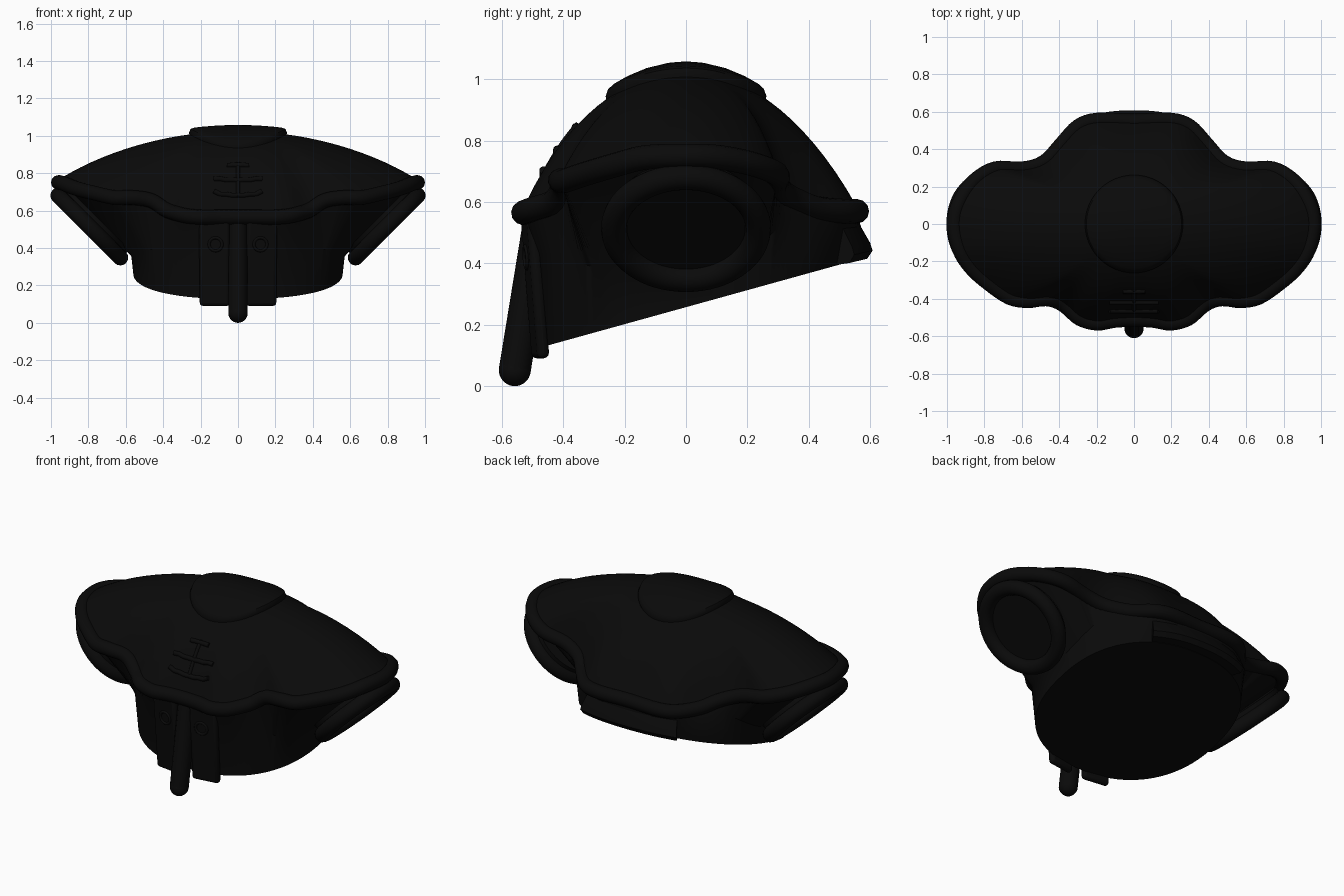
import bpy, bmesh, math
from mathutils import Vector

if "Cube" in bpy.data.objects:
    bpy.data.objects.remove(bpy.data.objects["Cube"])

mat = bpy.data.materials.new("black")
mat.diffuse_color = (0.003, 0.003, 0.003, 1)
mat.use_nodes = True
mat.node_tree.nodes["Principled BSDF"].inputs["Base Color"].default_value = mat.diffuse_color


def finish(ob, angle=40):
    ob.data.materials.append(mat)
    bpy.ops.object.select_all(action='DESELECT')
    ob.select_set(True)
    bpy.context.view_layer.objects.active = ob
    if ob.type == 'CURVE':
        bpy.ops.object.convert(target='MESH')
        ob = bpy.context.object
    bpy.ops.object.shade_smooth_by_angle(angle=math.radians(angle))
    return ob


def loft(name, rows, cap_start=False, cap_end=False, angle=40):
    bm = bmesh.new()
    vs = [[bm.verts.new(p) for p in r] for r in rows]
    n = len(rows[0])
    for a, b in zip(vs, vs[1:]):
        for i in range(n):
            j = (i + 1) % n
            bm.faces.new((a[i], a[j], b[j], b[i]))
    if cap_start:
        bm.faces.new(vs[0])
    if cap_end:
        bm.faces.new(vs[-1])
    bmesh.ops.recalc_face_normals(bm, faces=bm.faces)
    me = bpy.data.meshes.new(name)
    bm.to_mesh(me)
    bm.free()
    ob = bpy.data.objects.new(name, me)
    bpy.context.collection.objects.link(ob)
    return finish(ob, angle)


def tube(name, pts, radius, cyclic=False):
    cu = bpy.data.curves.new(name, 'CURVE')
    cu.dimensions = '3D'
    cu.bevel_depth = radius
    cu.bevel_resolution = 4
    cu.use_fill_caps = True
    sp = cu.splines.new('POLY')
    sp.points.add(len(pts) - 1)
    for q, p in zip(sp.points, pts):
        q.co = (*p, 1)
    sp.use_cyclic_u = cyclic
    ob = bpy.data.objects.new(name, cu)
    bpy.context.collection.objects.link(ob)
    return finish(ob)


# Lobed rim outline: right half, back to front, then mirrored
half = [(0, .59, .57), (.2, .595, .57), (.32, .555, .57), (.42, .45, .58), (.5, .365, .62),
        (.6, .335, .66), (.75, .335, .69), (.88, .26, .72), (.97, .13, .745), (1, 0, .75),
        (.97, -.15, .745), (.9, -.26, .72), (.8, -.35, .695), (.68, -.43, .67),
        (.57, -.45, .67), (.47, -.44, .655), (.4, -.465, .6), (.31, -.54, .575),
        (.2, -.57, .565), (.1, -.555, .565), (0, -.55, .565)]
ctrl = [Vector(p) for p in half + [(-x, y, z) for x, y, z in half[-2:0:-1]]]
N, S = len(ctrl), 4
outer = []
for i in range(N):
    a, b, c, d = (ctrl[(i + k) % N] for k in (-1, 0, 1, 2))
    for k in range(S):
        t = k / S
        outer.append(.5 * (2 * b + (c - a) * t + (2 * a - 5 * b + 4 * c - d) * t * t
                           + (3 * b - a - 3 * c + d) * t ** 3))
M = len(outer)
rim = []
for i, p in enumerate(outer):
    tan = (outer[(i + 1) % M] - outer[i - 1]).normalized()
    rim.append(p + Vector((tan.y, -tan.x, 0)).normalized() * .04)
tube("rim_piping", rim, .04, True)


# Crown surface: smooth dome that bends down to meet the rim
def dome(x, y):
    return 1.025 - .26 * x * x - 1.3 * y * y


def crown(p, t, lift=0):
    x, y = p.x * t, p.y * t
    return Vector((x, y, dome(x, y) + (p.z + .015 - dome(p.x, p.y)) * t ** 6 + lift))


def crown_r(p, r, lift):
    return crown(p, r / math.hypot(p.x, p.y), lift)


loft("crown", [[crown(p, t / 16) for p in rim] for t in range(16, 0, -1)], cap_end=True)

# Raised round patch on top
patch = [(.256, -.02), (.262, .01), (.254, .028), (.235, .033), (.19, .033), (.13, .033), (.06, .033), (.01, .033)]
loft("top_patch", [[crown_r(p, r, h) for p in rim] for r, h in patch], cap_end=True)


# Head band, cut by a sloping plane at the bottom
def base(ang, k=1, up=0):
    c, s = math.cos(ang), math.sin(ang)
    r = (abs(c / .56) ** 2.3 + abs(s / .505) ** 2.3) ** (-1 / 2.3) * k
    y = .035 + r * s
    return Vector((r * c, y, .2575 + .277 * (.035 + r / k * s) + up))


def band_mid(p):
    a = math.atan2(p.y, p.x)
    up = .1 + .2 * (1 - math.cos(a) ** 4)
    up = min(up, (p.z - base(a).z) * .7)
    return base(a, 1.02 + .04 * math.sin(a) ** 2, up)


low = [base(math.atan2(p.y, p.x)) for p in rim]
loft("head_band", [rim, [band_mid(p) for p in rim], low], cap_end=True)

# Side cups: tilted ring with a recessed disc
for s, side in ((1, "right"), (-1, "left")):
    axis = Vector((s, 0, -1)).normalized()
    rot = axis.to_track_quat('Z', 'Y').to_euler()
    c = Vector((s * .795, 0, .515))
    bpy.ops.mesh.primitive_torus_add(major_radius=.235, minor_radius=.042, major_segments=64,
                                     minor_segments=16, location=c, rotation=rot)
    bpy.context.object.name = side + "_cup_ring"
    finish(bpy.context.object)
    bpy.ops.mesh.primitive_cylinder_add(vertices=48, radius=.24, depth=.06,
                                        location=c - axis * .035, rotation=rot)
    bpy.context.object.name = side + "_cup_disc"
    finish(bpy.context.object)

    # Front flap plate with a round stud
    tilt = math.atan2(.035, .45)
    bpy.ops.mesh.primitive_cube_add(size=1, location=(s * .125, -.492, .325), rotation=(tilt, 0, s * .14))
    flap = bpy.context.object
    flap.name = side + "_front_flap"
    flap.scale = (.165, .04, .47)
    bpy.ops.object.transform_apply(location=False, rotation=False)
    bev = flap.modifiers.new("round", 'BEVEL')
    bev.width, bev.segments = .018, 3
    finish(flap)
    bpy.ops.mesh.primitive_torus_add(major_radius=.035, minor_radius=.008, location=(s * .12, -.52, .42),
                                     rotation=(math.pi / 2 + tilt, 0, s * .14))
    bpy.context.object.name = side + "_flap_stud"
    finish(bpy.context.object)

# Front strap hanging below the band
bar = [Vector((0, -.475, .56)), Vector((0, -.558, .052))]
tube("front_strap", bar, .052)
bpy.ops.mesh.primitive_uv_sphere_add(segments=24, ring_count=12, radius=.052, location=bar[1])
bpy.context.object.name = "strap_end"
finish(bpy.context.object)

# Back flap: section swept round the back of the band
section = [(-.02, .0), (.05, .008), (.068, .035), (.06, .06), (.02, .13), (-.03, .14)]
sweep = []
for i in range(25):
    a = math.radians(58 + 64 * i / 24)
    out = Vector((math.cos(a), math.sin(a), 0))
    sweep.append([base(a, 1, h) + out * o for o, h in section])
loft("back_flap", sweep, cap_start=True, cap_end=True)


# Raised stitching laid on the front of the crown
def front(x, y):
    ang = math.atan2(y, x)
    p = min((q for q in rim if q.y < 0), key=lambda q: abs(math.atan2(q.y, q.x) - ang))
    t = math.hypot(x, y) / math.hypot(p.x, p.y)
    return Vector((x, y, crown(p, t).z))


for i, (w, y) in enumerate([(.13, -.465), (.13, -.42), (.06, -.36)]):
    tube("cross_stitch_%d" % i, [front(w * k / 4, y) for k in range(-4, 5)], .013)
tube("centre_stitch", [front(0, -.47 + .02 * k) for k in range(7)], .01)
